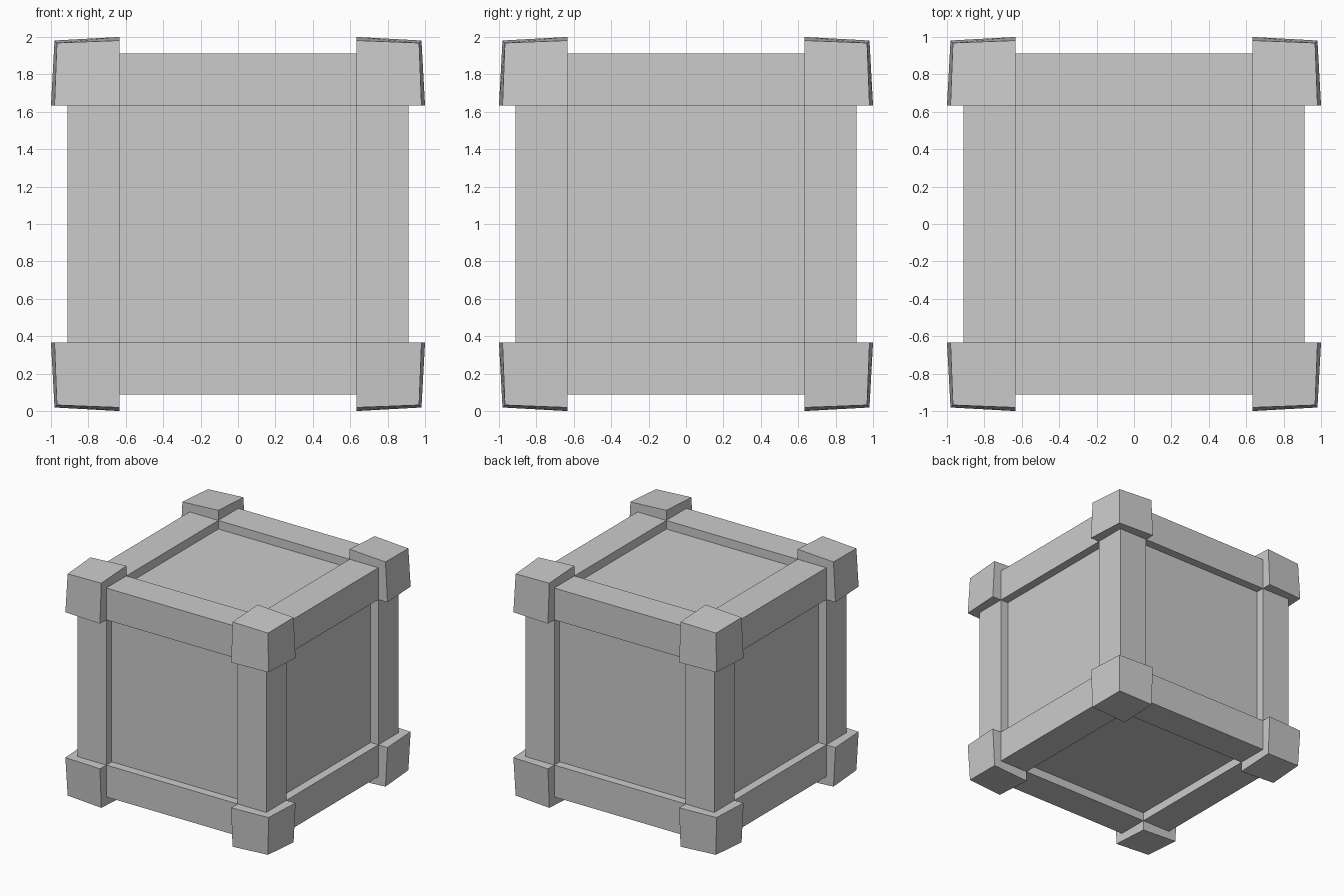
import bpy, bmesh
from itertools import product
from mathutils import Vector

if "Cube" in bpy.data.objects:
    bpy.data.objects.remove(bpy.data.objects["Cube"])

CENTRE = Vector((0, 0, 1))
INNER, BEAM, PANEL = 0.634, 0.912, 0.837
# outward reach of a block vertex by how many of its coordinates lie outside
REACH = {1: 1.0, 2: 0.981, 3: 0.968}


def box(name, lo, hi):
    """Axis-aligned box between two corners, relative to the crate centre."""
    lo, hi = Vector(lo), Vector(hi)
    bm = bmesh.new()
    bmesh.ops.create_cube(bm, size=1)
    for v in bm.verts:
        v.co = Vector([lo[i] if v.co[i] < 0 else hi[i] for i in range(3)])
    return finish(name, bm)


def finish(name, bm):
    bmesh.ops.recalc_face_normals(bm, faces=bm.faces[:])
    mesh = bpy.data.meshes.new(name)
    bm.to_mesh(mesh)
    bm.free()
    ob = bpy.data.objects.new(name, mesh)
    ob.location = CENTRE
    bpy.context.collection.objects.link(ob)
    return ob


# Recessed panels on all six sides
box("crate_panels", (-PANEL,) * 3, (PANEL,) * 3)

# Twelve square edge beams, four along each axis
for axis, s, t in product(range(3), (-1, 1), (-1, 1)):
    lo, hi = [0] * 3, [0] * 3
    lo[axis], hi[axis] = -INNER - 0.01, INNER + 0.01
    for i, sign in zip([k for k in range(3) if k != axis], (s, t)):
        lo[i], hi[i] = sorted((sign * INNER, sign * BEAM))
    box("edge_beam_" + "xyz"[axis], lo, hi)

# Eight corner blocks, tapering towards the outer corner
for signs in product((-1, 1), repeat=3):
    bm = bmesh.new()
    bmesh.ops.create_cube(bm, size=1)
    for v in bm.verts:
        outer = [c > 0 for c in v.co]
        v.co = [s * (REACH[sum(outer)] if o else INNER)
                for s, o in zip(signs, outer)]
    finish("corner_block", bm)
